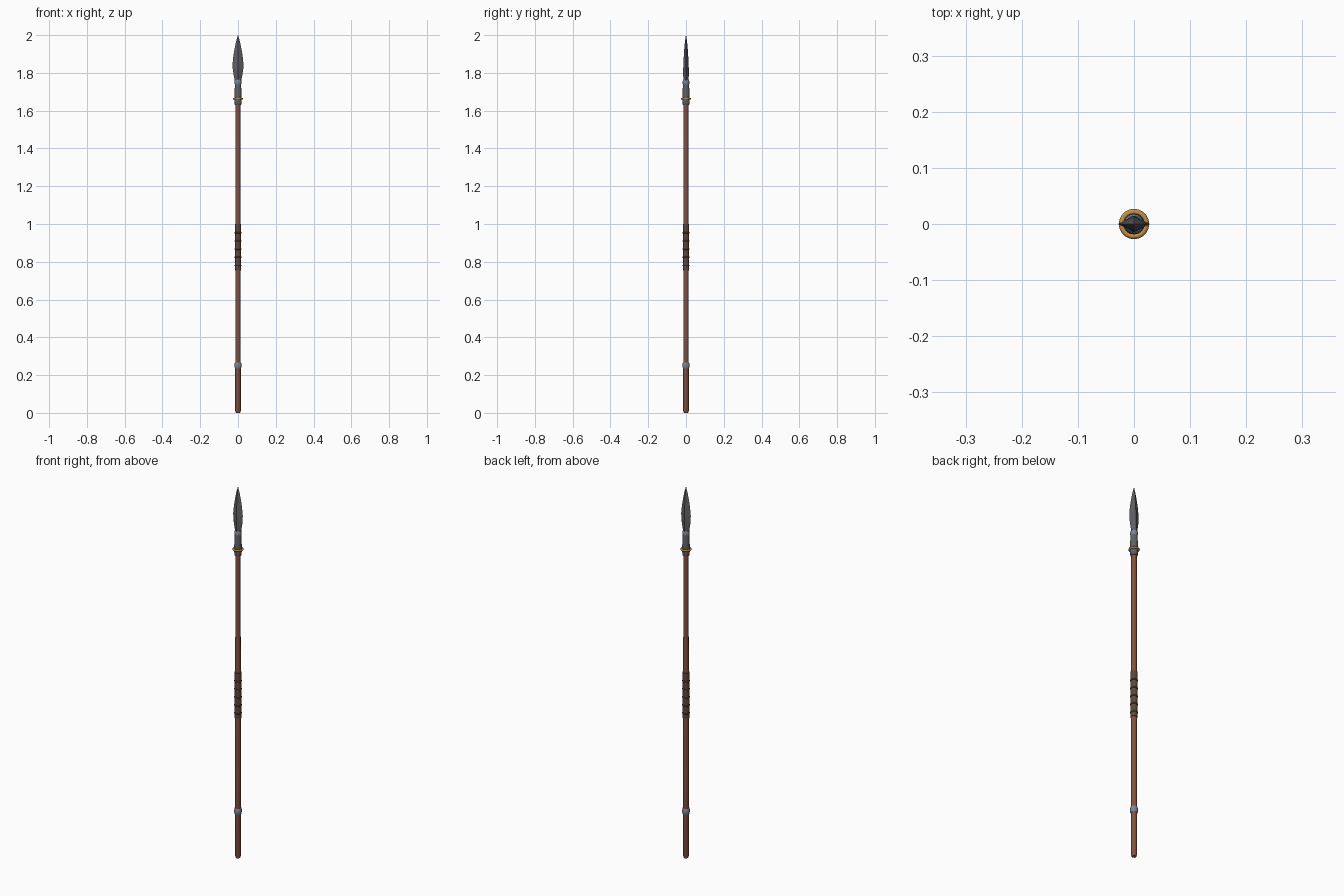
import bpy, bmesh, math

if "Cube" in bpy.data.objects:
    bpy.data.objects.remove(bpy.data.objects["Cube"])

def material(name, rgb):
    m = bpy.data.materials.new(name)
    m.diffuse_color = (*rgb, 1)
    m.use_nodes = True
    m.node_tree.nodes["Principled BSDF"].inputs["Base Color"].default_value = m.diffuse_color
    return m

WOOD = material("wood", (0.23, 0.085, 0.05))
LEATHER = material("leather", (0.11, 0.065, 0.04))
STEEL = material("steel", (0.12, 0.12, 0.13))
BAND = material("band_steel", (0.2, 0.24, 0.31))
BRASS = material("brass", (0.55, 0.27, 0.06))

def loft(name, rings, mat, smooth=True):
    """Skin a stack of (z, outline) rings, capping both ends."""
    bm = bmesh.new()
    rows = [[bm.verts.new((x, y, z)) for x, y in pts] for z, pts in rings]
    n = len(rows[0])
    for a, b in zip(rows, rows[1:]):
        for i in range(n):
            j = (i + 1) % n
            bm.faces.new((a[i], a[j], b[j], b[i]))
    bm.faces.new(rows[0][::-1])
    bm.faces.new(rows[-1])
    mesh = bpy.data.meshes.new(name)
    bm.to_mesh(mesh)
    bm.free()
    mesh.materials.append(mat)
    ob = bpy.data.objects.new(name, mesh)
    bpy.context.collection.objects.link(ob)
    if smooth:
        bpy.context.view_layer.objects.active = ob
        ob.select_set(True)
        bpy.ops.object.shade_smooth_by_angle(angle=math.radians(35))
        ob.select_set(False)
    return ob

def turned(name, profile, mat, n=16):
    """Round part from (z, radius) pairs."""
    return loft(name, [(z, [(r * math.cos(2 * math.pi * i / n),
                             r * math.sin(2 * math.pi * i / n)) for i in range(n)])
                       for z, r in profile], mat)

def ring(name, z, major, minor, mat):
    bpy.ops.mesh.primitive_torus_add(location=(0, 0, z), major_radius=major, minor_radius=minor,
                                     major_segments=20, minor_segments=8)
    ob = bpy.context.object
    ob.name = name
    ob.data.materials.append(mat)
    bpy.ops.object.shade_smooth_by_angle(angle=math.radians(50))
    ob.select_set(False)

# Wooden shaft with a slightly rounded butt
turned("shaft", [(0, 0.011), (0.012, 0.0148), (0.5, 0.0143), (1.66, 0.0132)], WOOD)

# Leather grip and its cord wraps
turned("grip", [(0.755, 0.0168), (1.0, 0.0168)], LEATHER)
for i in range(5):
    ring("grip_wrap", 0.78 + 0.0435 * i, 0.0155, 0.004, LEATHER)

# Lower steel band
turned("lower_band", [(0.236, 0.016), (0.243, 0.0185), (0.252, 0.019),
                      (0.261, 0.0185), (0.268, 0.016)], BAND)

# Socket, brass collar and neck band
turned("socket", [(1.63, 0.0165), (1.65, 0.019), (1.70, 0.0185), (1.73, 0.0165), (1.76, 0.0145)], STEEL)
ring("collar", 1.663, 0.022, 0.0052, BRASS)
ring("socket_band", 1.636, 0.0145, 0.004, BAND)
turned("neck_band", [(1.736, 0.0155), (1.743, 0.0178), (1.75, 0.0182),
                     (1.757, 0.0178), (1.764, 0.0145)], BAND)

# Leaf blade with a central ridge: (z, half width, half thickness)
blade = [(1.735, 0.015, 0.012), (1.76, 0.0175, 0.014), (1.79, 0.0235, 0.0148),
         (1.82, 0.0278, 0.0148), (1.85, 0.0285, 0.014), (1.89, 0.0245, 0.0118),
         (1.93, 0.0178, 0.009), (1.965, 0.0105, 0.0058), (2.0, 0.0006, 0.0006)]
loft("blade", [(z, [(w, 0), (0, t), (-w, 0), (0, -t)]) for z, w, t in blade], STEEL, False)
